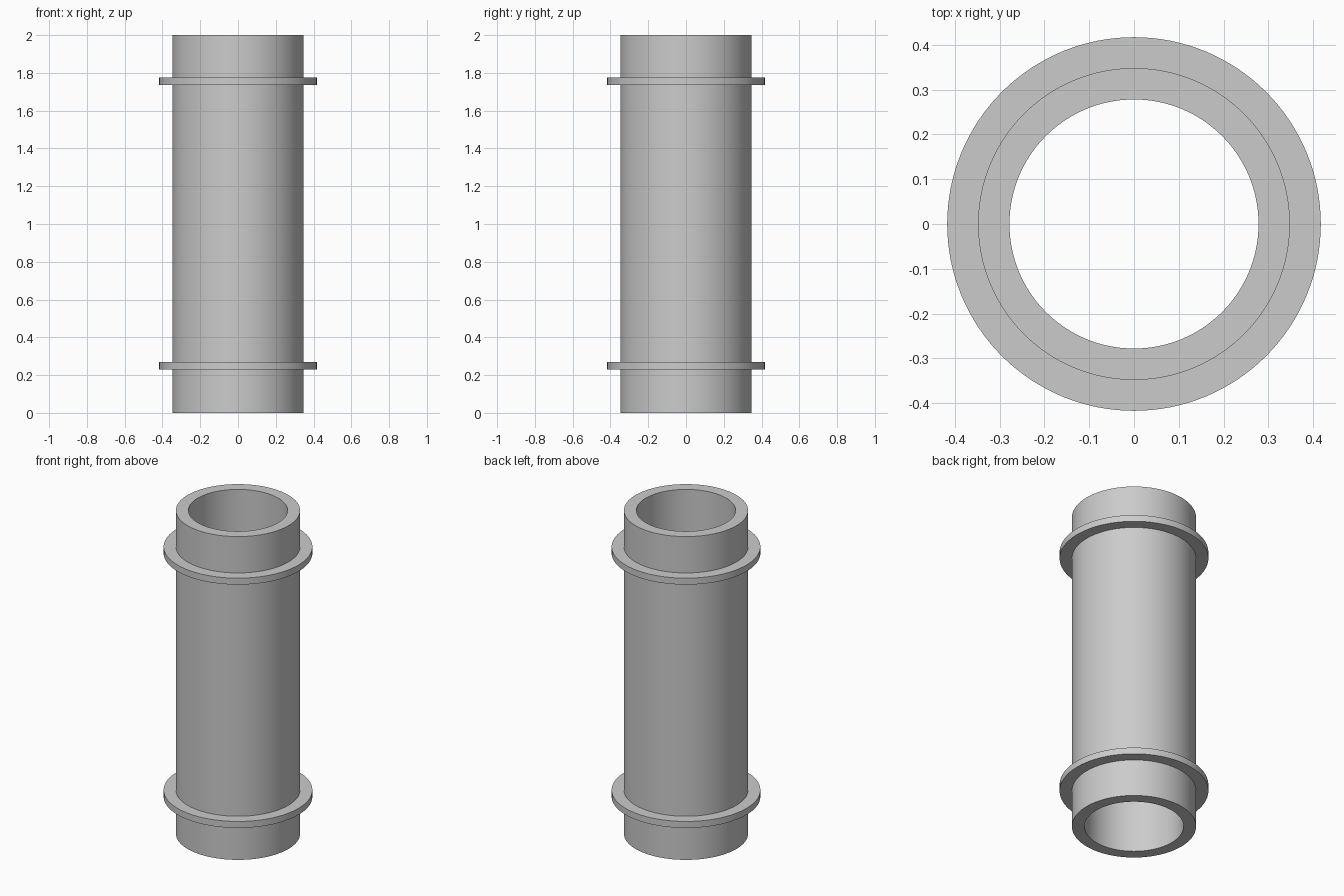
import bpy
import bmesh
from math import cos, sin, pi, radians

SIDES = 128
BORE, WALL, COLLAR = 0.278, 0.348, 0.417

if "Cube" in bpy.data.objects:
    bpy.data.objects.remove(bpy.data.objects["Cube"])

grey = bpy.data.materials.new("plain grey")
grey.use_nodes = True
colour = (0.6, 0.6, 0.6, 1)
grey.diffuse_color = colour
grey.node_tree.nodes["Principled BSDF"].inputs["Base Color"].default_value = colour


def lathe(name, profile):
    """Spin a closed (radius, height) profile around the z axis."""
    bm = bmesh.new()
    rings = []
    for i in range(SIDES):
        a = 2 * pi * i / SIDES
        rings.append([bm.verts.new((r * cos(a), r * sin(a), z)) for r, z in profile])
    n = len(profile)
    for i in range(SIDES):
        here, there = rings[i], rings[(i + 1) % SIDES]
        for j in range(n):
            k = (j + 1) % n
            bm.faces.new((here[j], there[j], there[k], here[k]))
    bmesh.ops.recalc_face_normals(bm, faces=bm.faces)
    mesh = bpy.data.meshes.new(name)
    bm.to_mesh(mesh)
    bm.free()
    mesh.materials.append(grey)
    obj = bpy.data.objects.new(name, mesh)
    bpy.context.collection.objects.link(obj)
    bpy.ops.object.select_all(action="DESELECT")
    obj.select_set(True)
    bpy.context.view_layer.objects.active = obj
    bpy.ops.object.shade_smooth_by_angle(angle=radians(30))


# One hollow pipe with a raised collar near each end
profile = [(BORE, 0), (WALL, 0)]
for low, high in ((0.23, 0.27), (1.735, 1.775)):
    profile += [(WALL, low), (COLLAR, low), (COLLAR, high), (WALL, high)]
profile += [(WALL, 2), (BORE, 2)]
lathe("collared_pipe", profile)
